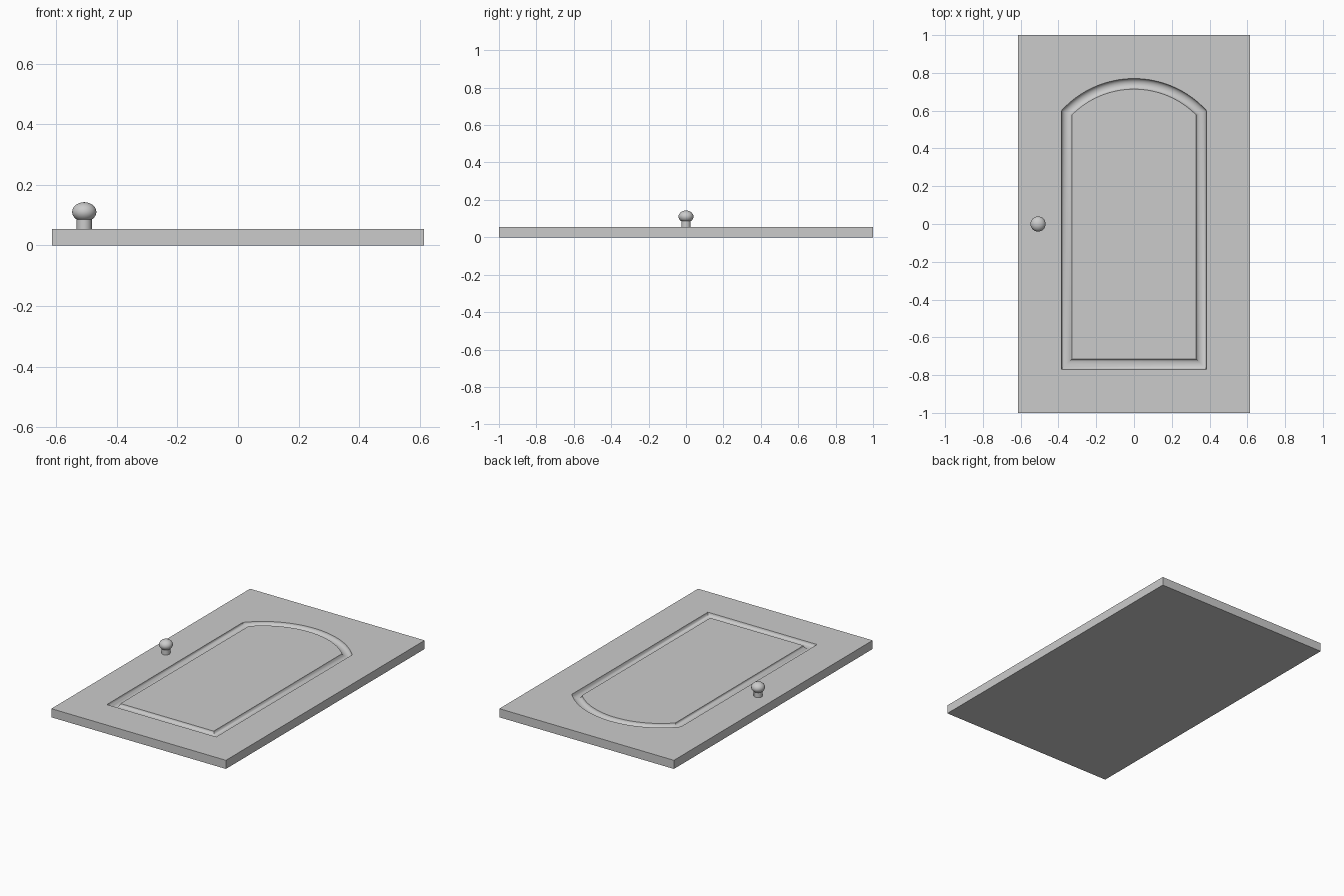
import bpy, bmesh, math

cube = bpy.data.objects.get("Cube")
if cube:
    bpy.data.objects.remove(cube, do_unlink=True)

HALF_W, HALF_L, THICK = 0.615, 1.0, 0.055
GROOVE_W, GROOVE_D = 0.056, 0.022
ARC_STEPS, PROFILE_STEPS = 32, 10

grey = bpy.data.materials.new("plain grey")
grey.use_nodes = True
colour = (0.6, 0.6, 0.6, 1)
grey.diffuse_color = colour
grey.node_tree.nodes["Principled BSDF"].inputs["Base Color"].default_value = colour


def finish(obj, angle=35):
    """Give the part its material and smooth it, keeping hard edges."""
    obj.data.materials.append(grey)
    bpy.ops.object.select_all(action="DESELECT")
    obj.select_set(True)
    bpy.context.view_layer.objects.active = obj
    bpy.ops.object.shade_smooth_by_angle(angle=math.radians(angle))


def arched_outline(inset):
    """Rectangle with an arched top, moved inward by inset."""
    w, radius, centre_y = 0.385 - inset, 0.52 - inset, 0.25
    points = [(-w, -0.77 + inset), (w, -0.77 + inset)]
    half = math.asin(w / radius)
    for i in range(ARC_STEPS + 1):
        a = half * (1 - 2 * i / ARC_STEPS)
        points.append((radius * math.sin(a), centre_y + radius * math.cos(a)))
    return points


def bridge(bm, a, b):
    n = len(a)
    for i in range(n):
        j = (i + 1) % n
        bm.faces.new((a[i], a[j], b[j], b[i]))


def loop_edges(bm, ring):
    edges = []
    for i, v in enumerate(ring):
        w = ring[(i + 1) % len(ring)]
        edges.append(bm.edges.get((v, w)) or bm.edges.new((v, w)))
    return edges


# Door slab with a rounded groove around the arched panel
bm = bmesh.new()
corners = [(-HALF_W, -HALF_L), (HALF_W, -HALF_L), (HALF_W, HALF_L), (-HALF_W, HALF_L)]
base = [bm.verts.new((x, y, 0)) for x, y in corners]
rim = [bm.verts.new((x, y, THICK)) for x, y in corners]
bm.faces.new(base[::-1])
bridge(bm, base, rim)

rings = []
for i in range(PROFILE_STEPS + 1):
    t = math.pi * i / PROFILE_STEPS
    inset = GROOVE_W * (1 - math.cos(t)) / 2
    z = THICK - GROOVE_D * math.sin(t)
    rings.append([bm.verts.new((x, y, z)) for x, y in arched_outline(inset)])
for outer, inner in zip(rings, rings[1:]):
    bridge(bm, outer, inner)
bm.faces.new(rings[-1])
bmesh.ops.triangle_fill(bm, use_beauty=True, normal=(0, 0, 1),
                        edges=loop_edges(bm, rim) + loop_edges(bm, rings[0]))
bmesh.ops.recalc_face_normals(bm, faces=bm.faces)
mesh = bpy.data.meshes.new("door_slab")
bm.to_mesh(mesh)
bm.free()
slab = bpy.data.objects.new("door_slab", mesh)
bpy.context.collection.objects.link(slab)
finish(slab)

# Knob on the right-hand stile
KNOB_X = -0.508
bpy.ops.mesh.primitive_cylinder_add(vertices=32, radius=0.025, depth=0.038,
                                    location=(KNOB_X, 0, THICK + 0.015))
stem = bpy.context.object
stem.name = "knob_stem"
finish(stem)

bpy.ops.mesh.primitive_uv_sphere_add(segments=32, ring_count=20, radius=1,
                                     location=(KNOB_X, 0, 0.111))
ball = bpy.context.object
ball.name = "knob_ball"
ball.scale = (0.04, 0.04, 0.032)
finish(ball)
